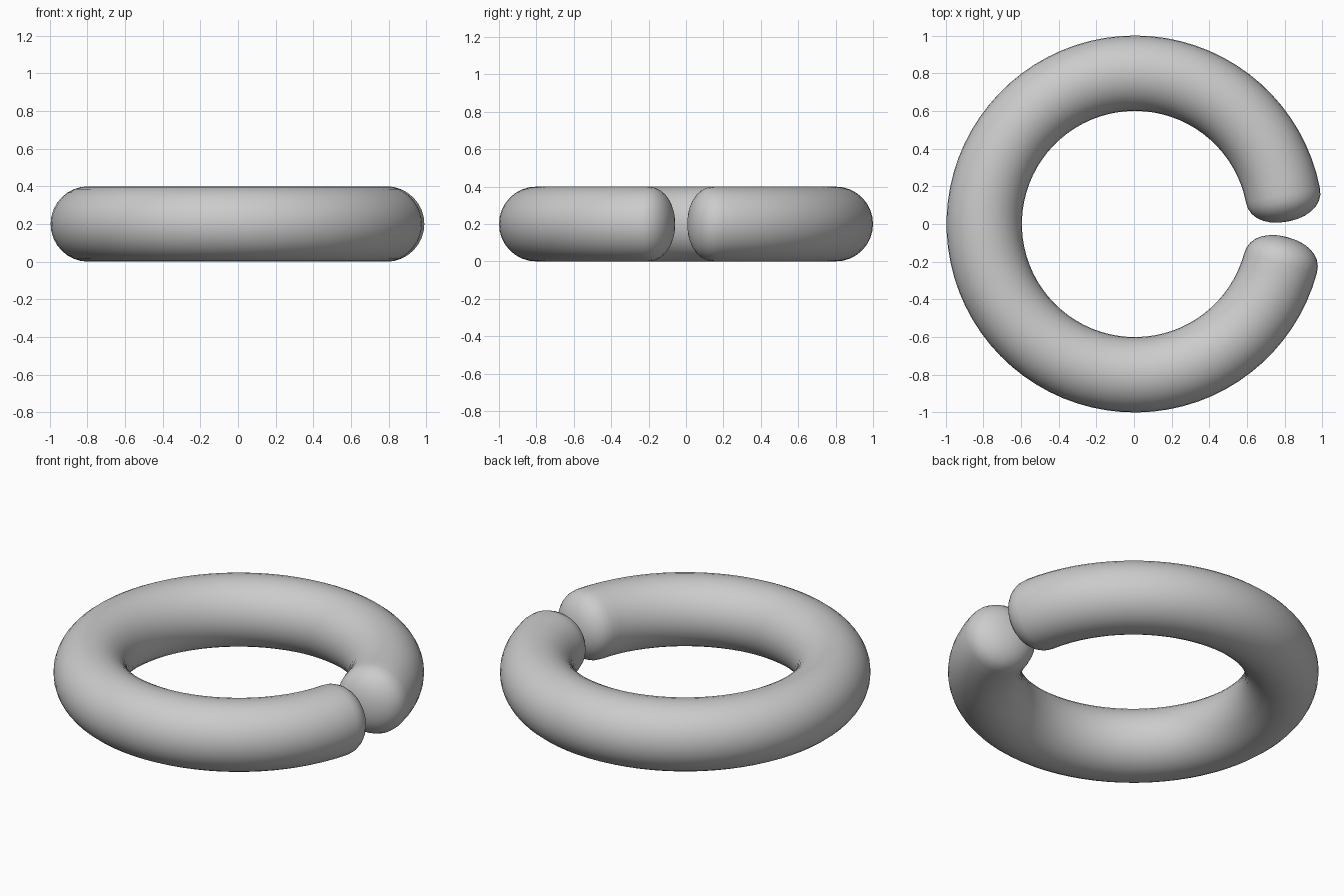
import bpy
import bmesh
from math import cos, sin, pi, radians
from mathutils import Vector

cube = bpy.data.objects.get("Cube")
if cube:
    bpy.data.objects.remove(cube, do_unlink=True)

RING, TUBE, CAP = 0.8, 0.2, 0.142
START, END = radians(11), radians(345)
SIDES, STEPS, CAP_STEPS = 32, 72, 7
CENTRE = Vector((0.005, 0, TUBE))

grey = bpy.data.materials.new("grey")
grey.use_nodes = True
grey.diffuse_color = (0.6, 0.6, 0.6, 1)
grey.node_tree.nodes["Principled BSDF"].inputs["Base Color"].default_value = grey.diffuse_color

bm = bmesh.new()


def section(angle, shift=0.0, radius=TUBE):
    """Circle of vertices across the tube, moved along its tangent."""
    out = Vector((cos(angle), sin(angle), 0))
    along = Vector((-sin(angle), cos(angle), 0))
    mid = CENTRE + out * RING + along * shift
    turns = [2 * pi * i / SIDES for i in range(SIDES)]
    return [bm.verts.new(mid + radius * (out * cos(t) + Vector((0, 0, sin(t)))))
            for t in turns]


def cap(angle, sign):
    """Slightly blunt dome, listed from the tube towards the tip."""
    rings = []
    for k in range(1, CAP_STEPS):
        t = pi / 2 * k / CAP_STEPS
        rings.append(section(angle, sign * CAP * sin(t) ** 0.92, TUBE * cos(t) ** 0.92))
    return rings


# Open ring body with a dome at each end
body = [section(START + (END - START) * i / STEPS) for i in range(STEPS + 1)]
rings = cap(START, -1)[::-1] + body + cap(END, 1)
for a, b in zip(rings, rings[1:]):
    for i in range(SIDES):
        j = (i + 1) % SIDES
        bm.faces.new((a[i], a[j], b[j], b[i]))

# Closed tips
for ring, angle, sign in ((rings[0], START, -1), (rings[-1], END, 1)):
    along = Vector((-sin(angle), cos(angle), 0))
    out = Vector((cos(angle), sin(angle), 0))
    tip = bm.verts.new(CENTRE + out * RING + along * sign * CAP)
    for i in range(SIDES):
        bm.faces.new((ring[i], ring[(i + 1) % SIDES], tip))

bmesh.ops.recalc_face_normals(bm, faces=bm.faces)
for face in bm.faces:
    face.smooth = True

mesh = bpy.data.meshes.new("open_ring")
bm.to_mesh(mesh)
bm.free()
mesh.materials.append(grey)
ring_object = bpy.data.objects.new("open_ring", mesh)
bpy.context.collection.objects.link(ring_object)
